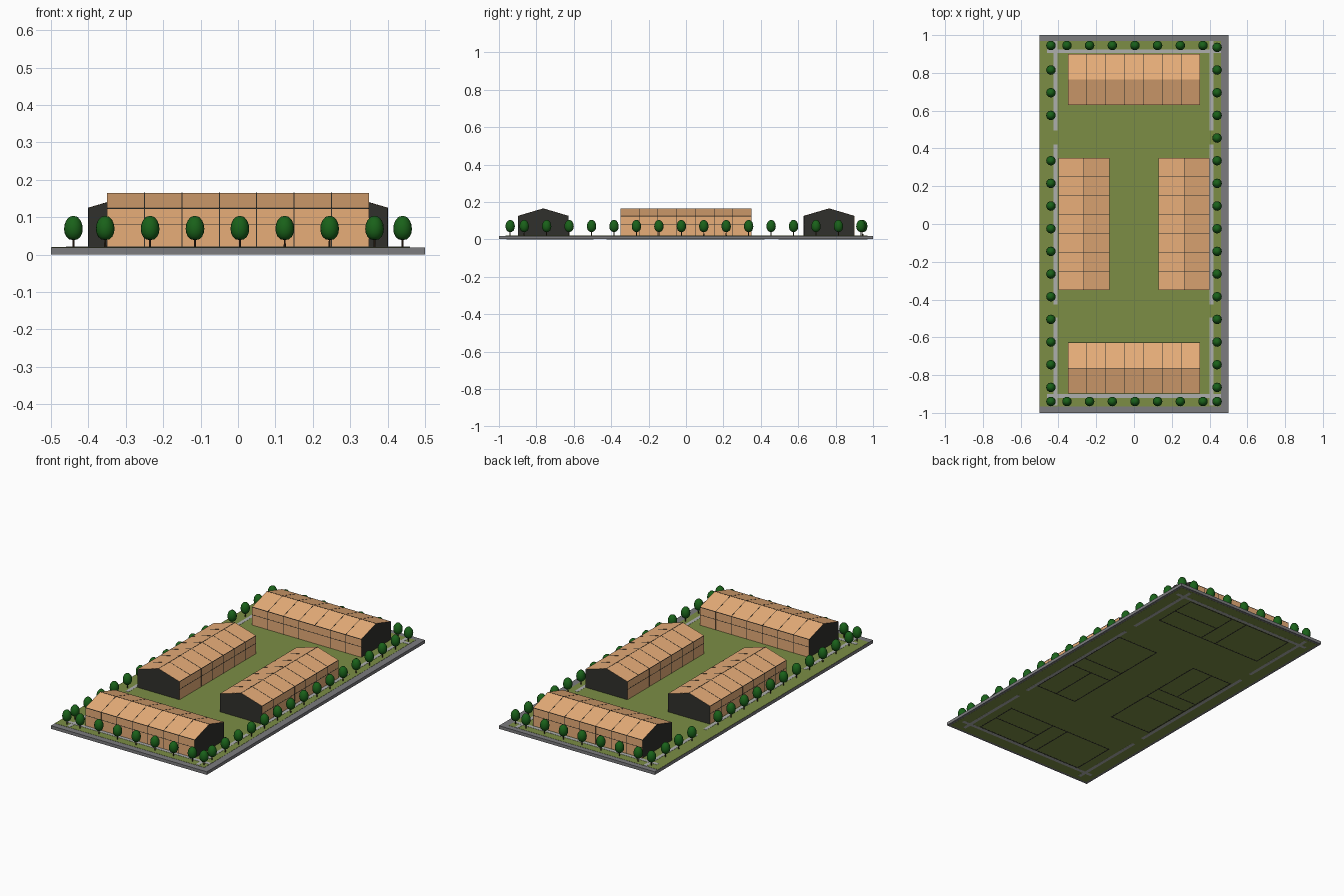
import bpy, bmesh, math
from mathutils import Matrix, Vector

if "Cube" in bpy.data.objects:
    bpy.data.objects.remove(bpy.data.objects["Cube"])


def material(name, rgb):
    m = bpy.data.materials.new(name)
    m.diffuse_color = (*rgb, 1)
    m.use_nodes = True
    m.node_tree.nodes["Principled BSDF"].inputs["Base Color"].default_value = m.diffuse_color
    return m


CLAY = material("clay", (0.80, 0.42, 0.19))
DARK = material("dark_line", (0.03, 0.03, 0.025))
GRASS = material("grass", (0.20, 0.27, 0.06))
ROAD = material("road", (0.20, 0.20, 0.21))
PATH = material("path", (0.42, 0.43, 0.42))
LEAF = material("leaf", (0.01, 0.12, 0.01))
BARK = material("bark", (0.05, 0.03, 0.015))


def finish(name, bm, mat, matrix=Matrix()):
    bmesh.ops.recalc_face_normals(bm, faces=bm.faces)
    me = bpy.data.meshes.new(name)
    bm.to_mesh(me)
    bm.free()
    me.materials.append(mat)
    ob = bpy.data.objects.new(name, me)
    ob.matrix_world = matrix
    bpy.context.collection.objects.link(ob)
    return ob


def box(bm, x0, x1, y0, y1, z0, z1):
    m = Matrix.Translation(((x0 + x1) / 2, (y0 + y1) / 2, (z0 + z1) / 2))
    m = m @ Matrix.Diagonal((x1 - x0, y1 - y0, z1 - z0, 1))
    bmesh.ops.create_cube(bm, size=1, matrix=m)


def house(bm, x0, x1, grow, base):
    # gabled cross-section swept along x
    w, eave, ridge = 0.135 + grow, 0.125 + grow, 0.165 + grow
    prof = [(-w, base), (w, base), (w, eave), (0, ridge), (-w, eave)]
    a, b = [[bm.verts.new((x, y, z)) for y, z in prof] for x in (x0, x1)]
    bm.faces.new(a)
    bm.faces.new(b)
    for i in range(5):
        j = (i + 1) % 5
        bm.faces.new((a[i], a[j], b[j], b[i]))


# ground: slab, lawn on top, green underside
bm = bmesh.new()
box(bm, -0.5, 0.5, -1, 1, 0.001, 0.019)
finish("road_slab", bm, ROAD)
bm = bmesh.new()
box(bm, -0.499, 0.46, -0.965, 0.97, 0.018, 0.020)
finish("lawn", bm, GRASS)
bm = bmesh.new()
box(bm, -0.485, 0.485, -0.985, 0.985, 0.0005, 0.002)
finish("lawn_underside", bm, GRASS)

# footpaths, visible above and below
bm = bmesh.new()
for x in (-0.415, 0.41):
    for y0, y1 in ((-0.96, -0.495), (-0.425, 0.42), (0.495, 0.97)):
        box(bm, x - 0.01, x + 0.01, y0, y1, 0.0002, 0.021)
for y in (-0.91, 0.915):
    box(bm, -0.46, 0.46, y - 0.01, y + 0.01, 0.0002, 0.0212)
finish("footpaths", bm, PATH)

# four gabled buildings with thin dark joints
places = {"north": (0, 0.765, 0), "south": (0, -0.763, 0),
          "west": (-0.265, 0, 90), "east": (0.265, 0, -90)}
for side, (px, py, ang) in places.items():
    mat = Matrix.Translation((px, py, 0)) @ Matrix.Rotation(math.radians(ang), 4, 'Z')
    bm = bmesh.new()
    house(bm, -0.35, 0.35, 0, 0.018)
    finish(side + "_building", bm, CLAY, mat)

    bm = bmesh.new()
    t, g = 0.0013, 0.0006
    for i in range(8):
        x = max(-0.3493, min(0.3493, -0.35 + 0.1 * i))
        house(bm, x - t, x + t, g if 0 < i < 7 else -0.0005, 0.018)
    for z in (0.08, 0.124):
        box(bm, -0.35 - g, 0.35 + g, -0.135 - g, 0.135 + g, z - t, z + t)
    box(bm, -0.35 - g, 0.35 + g, -t, t, 0.018, 0.1655)
    finish(side + "_panel_joints", bm, DARK, mat)

    # foundation walls seen from below
    bm = bmesh.new()
    f = 0.003
    for y in (-0.133, 0.133):
        box(bm, -0.35, 0.35, y - f, y + f, 0, 0.01)
    for x in (-0.348, -0.05, 0.05, 0.348):
        box(bm, x - f, x + f, -0.135, 0.135, 0, 0.01)
    box(bm, 0.05, 0.35, -f, f, 0, 0.01)
    finish(side + "_foundation", bm, DARK, mat)

# tree meshes shared by all trees: egg-shaped crown and thin trunk
bm = bmesh.new()
prof = [(0, 0.039), (0.011, 0.041), (0.019, 0.048), (0.0235, 0.058), (0.025, 0.069),
        (0.0235, 0.081), (0.019, 0.092), (0.011, 0.101), (0, 0.104)]
vs = [bm.verts.new((r, 0, z)) for r, z in prof]
es = [bm.edges.new(p) for p in zip(vs, vs[1:])]
bmesh.ops.spin(bm, geom=vs + es, axis=(0, 0, 1), cent=(0, 0, 0), angle=math.tau, steps=16)
bmesh.ops.remove_doubles(bm, verts=bm.verts, dist=0.0002)
for fc in bm.faces:
    fc.smooth = True
crown = finish("tree_crown", bm, LEAF)
bm = bmesh.new()
bmesh.ops.create_cone(bm, cap_ends=True, segments=8, radius1=0.003, radius2=0.002, depth=0.032,
                      matrix=Matrix.Translation((0, 0, 0.034)))
trunk = finish("tree_trunk", bm, BARK)

# tree positions: rows along all four edges
spots = [(0.44, 0.935), (0.44, -0.94), (-0.44, 0.945), (-0.44, -0.94)]
for i in range(15):
    y = 0.815 - 0.12 * i
    spots.append((0.44, y))
    if i != 3:  # gap in the west row
        spots.append((-0.44, y))
for i in range(7):
    x = -0.355 + 0.12 * i
    spots += [(x, 0.945), (x, -0.94)]
for n, (x, y) in enumerate(spots):
    for src in (crown, trunk):
        ob = src
        if n:
            ob = bpy.data.objects.new(src.name, src.data)
            bpy.context.collection.objects.link(ob)
        ob.location = (x, y, 0)
